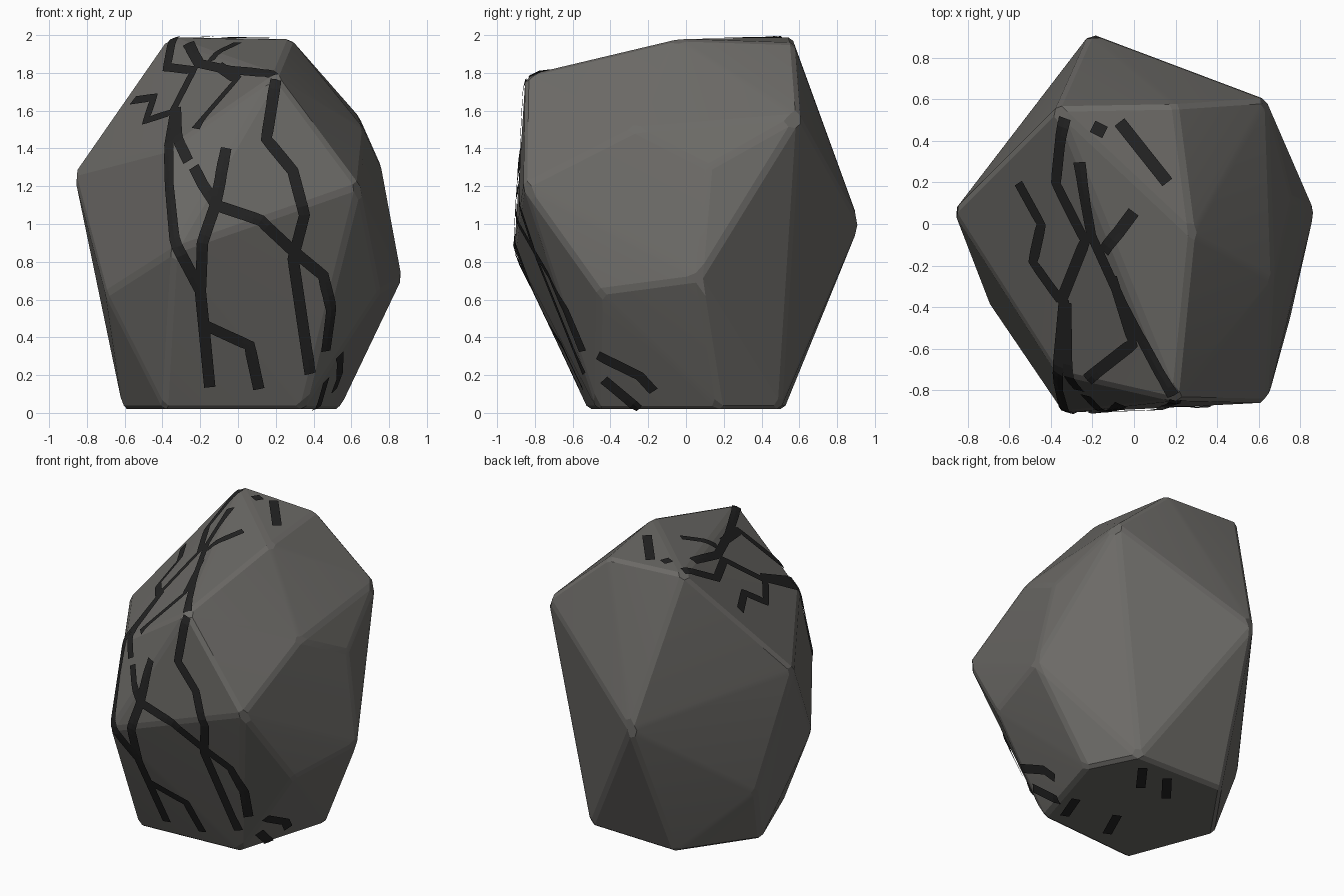
import bpy, bmesh
from mathutils import Vector
from mathutils.bvhtree import BVHTree

if "Cube" in bpy.data.objects:
    bpy.data.objects.remove(bpy.data.objects["Cube"])

# Boulder: convex hull of the main corners, with softened edges
corners = [
    (.28, -.05, 1.98), (.2, -.85, 1.79), (-.37, .56, 1.99), (.2, .57, 1.96),
    (.64, .6, 1.57), (-.21, .92, 1.0), (.87, .07, .71), (.75, -.46, .64),
    (.64, -.86, 1.2), (-.34, -.91, .86), (-.87, .06, 1.27), (-.37, -.72, 1.4),
    (.67, -.27, 1.5), (.76, .12, 1.3), (-.7, -.38, .63), (-.68, .2, .42),
    (-.39, -.52, .02), (.345, -.47, .02), (.54, .18, .02), (.38, .5, .02),
    (-.28, .52, .02), (-.61, .05, .02)]
bm = bmesh.new()
for c in corners:
    bm.verts.new(c)
bmesh.ops.convex_hull(bm, input=bm.verts)
bmesh.ops.delete(bm, geom=[v for v in bm.verts if not v.link_faces], context='VERTS')
bmesh.ops.dissolve_limit(bm, angle_limit=.03, verts=bm.verts, edges=bm.edges)
bmesh.ops.bevel(bm, geom=list(bm.edges), offset=.02, offset_type='OFFSET',
                segments=1, profile=.5, affect='EDGES', clamp_overlap=True)
bmesh.ops.recalc_face_normals(bm, faces=bm.faces)
tree = BVHTree.FromBMesh(bm)
mesh = bpy.data.meshes.new("boulder")
bm.to_mesh(mesh)
bm.free()
boulder = bpy.data.objects.new("boulder", mesh)
bpy.context.collection.objects.link(boulder)
bpy.context.view_layer.objects.active = boulder
boulder.select_set(True)
bpy.ops.object.shade_smooth_by_angle(angle=.12)


def material(name, *rgb):
    m = bpy.data.materials.new(name)
    m.diffuse_color = (*rgb, 1)
    m.use_nodes = True
    m.node_tree.nodes["Principled BSDF"].inputs["Base Color"].default_value = m.diffuse_color
    return m


mesh.materials.append(material("stone", .15, .145, .135))
dark = material("dark_crack", .018, .018, .018)


# Cracks: ribbons cast onto the boulder from the front, top or bottom
def cast(p, side):
    a, b = p
    origin, ray = {'front': ((a, -3, b), (0, 1, 0)),
                   'top': ((a, b, 4), (0, 0, -1)),
                   'bottom': ((a, b, -2), (0, 0, 1))}[side]
    return tree.ray_cast(Vector(origin), Vector(ray))[0]


def crack(name, side, points, half=.03, step=.04):
    knots = [q for q in (cast(p, side) for p in points) if q]
    path = []
    for p, q in zip(knots, knots[1:]):
        n = max(1, int((q - p).length / step))
        path += [p.lerp(q, i / n) for i in range(n)]
    path.append(knots[-1])
    bm = bmesh.new()
    rows = []
    for i, p in enumerate(path):
        t = path[min(i + 1, len(path) - 1)] - path[max(i - 1, 0)]
        hit, n = tree.find_nearest(p)[:2]
        across = n.cross(t).normalized() * half
        row = []
        for k in (-1, 0, 1):
            s, sn = tree.find_nearest(hit + across * k)[:2]
            row.append(bm.verts.new(s + sn * .01))
        rows.append(row)
    for r, s in zip(rows, rows[1:]):
        for k in (0, 1):
            bm.faces.new((r[k], s[k], s[k + 1], r[k + 1]))
    bm.normal_update()
    for f in bm.faces:
        c = f.calc_center_median()
        if f.normal.dot(tree.find_nearest(c)[1]) < 0:
            f.normal_flip()
    m = bpy.data.meshes.new(name)
    bm.to_mesh(m)
    bm.free()
    m.materials.append(dark)
    bpy.context.collection.objects.link(bpy.data.objects.new(name, m))


front = [
    [(-.33, 1.6), (-.36, 1.4), (-.36, 1.2), (-.32, .88), (-.2, .65), (-.18, .45), (-.15, .14)],
    [(-.18, .47), (.06, .36), (.11, .13)],
    [(.2, 1.76), (.15, 1.45), (.29, 1.28), (.35, 1.05), (.29, .82), (.38, .21)],
    [(-.23, 1.3), (-.12, 1.1), (.12, 1.02), (.28, .87), (.45, .73), (.49, .55), (.46, .33)],
    [(-.06, 1.4), (-.12, 1.1), (-.19, .9), (-.2, .65)],
    [(-.32, 1.6), (-.26, 1.33)],
    [(-.1, 1.83), (0, 1.76), (-.22, 1.5)],
    [(.46, .18), (.41, .03)],
    [(.53, .31), (.53, .2), (.5, .12)]]
top = [
    [(-.33, .51), (-.37, .2), (-.23, -.08), (-.35, -.38)],
    [(-.26, .3), (-.2, -.05), (-.05, -.38), (.19, -.82)],
    [(0, .06), (-.14, -.13)],
    [(-.55, .2), (-.44, 0), (-.48, -.18), (-.35, -.36)],
    [(-.07, .49), (.16, .2)],
    [(-.2, .47), (-.14, .44)]]
bottom = [
    [(.27, -.36), (.35, -.15)], [(-.08, -.36), (.02, -.14)],
    [(.13, .22), (.28, .42)], [(-.08, .22), (.08, .42)]]
for side, group in (('front', front), ('top', top), ('bottom', bottom)):
    for i, pts in enumerate(group):
        crack(f"{side}_crack_{i + 1}", side, pts)
